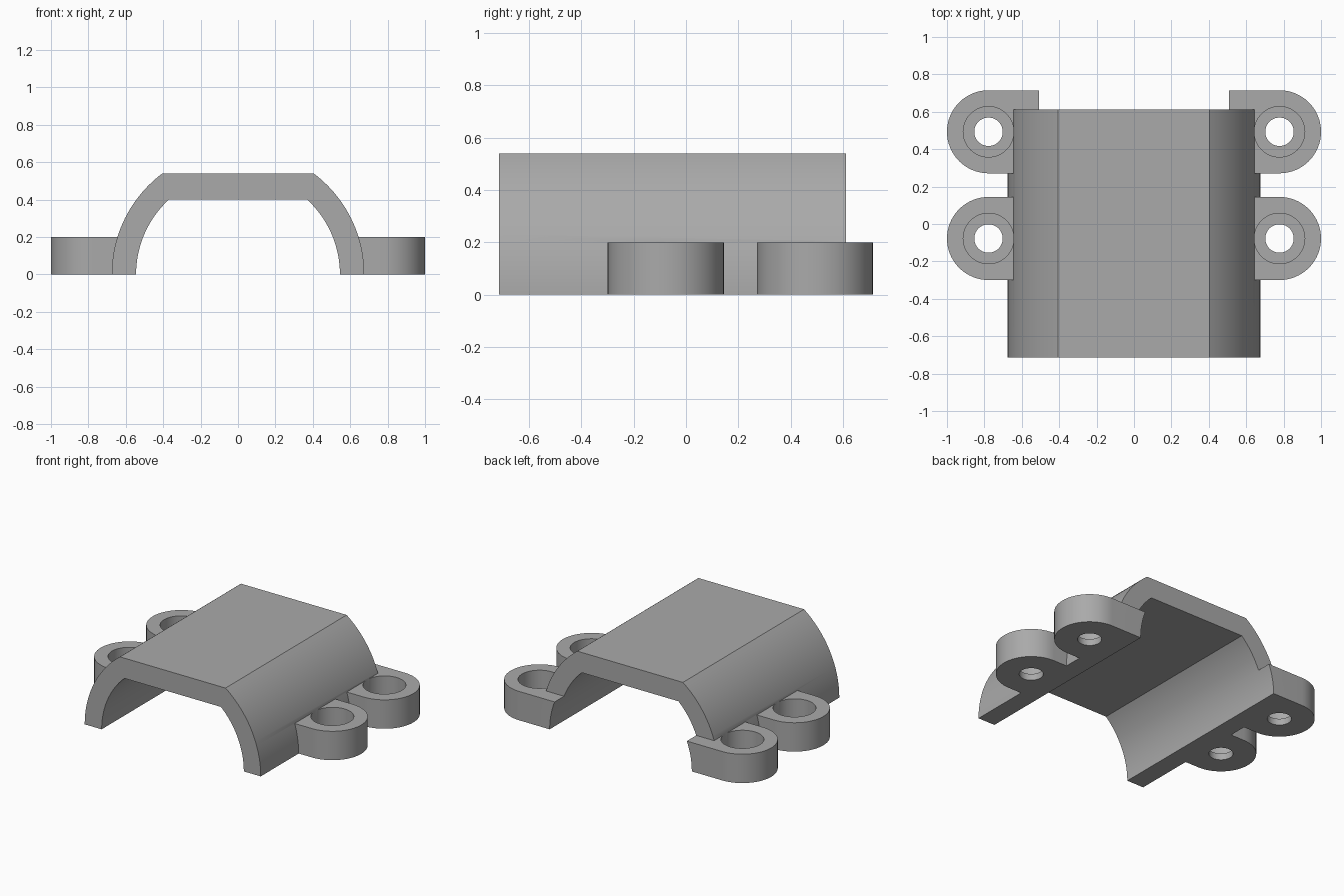
import bpy
import bmesh
from math import sin, cos, pi, asin, radians
from mathutils import Vector

cube = bpy.data.objects.get("Cube")
if cube:
    bpy.data.objects.remove(cube, do_unlink=True)

grey = bpy.data.materials.new("plain_grey")
grey.use_nodes = True
colour = (0.4, 0.4, 0.4, 1)
grey.diffuse_color = colour
grey.node_tree.nodes["Principled BSDF"].inputs["Base Color"].default_value = colour


def prism(name, points, offset):
    """Extrude a closed outline of 3D points along an offset."""
    bm = bmesh.new()
    face = bm.faces.new([bm.verts.new(p) for p in points])
    new = bmesh.ops.extrude_face_region(bm, geom=[face])["geom"]
    verts = [g for g in new if isinstance(g, bmesh.types.BMVert)]
    bmesh.ops.translate(bm, verts=verts, vec=Vector(offset))
    bmesh.ops.recalc_face_normals(bm, faces=bm.faces)
    mesh = bpy.data.meshes.new(name)
    bm.to_mesh(mesh)
    bm.free()
    mesh.materials.append(grey)
    obj = bpy.data.objects.new(name, mesh)
    bpy.context.collection.objects.link(obj)
    return obj


def arch(radius, top, y, steps=24):
    """Round arch outline with a flat top."""
    end = asin(top / radius)
    right = [(radius * cos(end * i / steps), y, radius * sin(end * i / steps))
             for i in range(steps + 1)]
    return right + [(-x, y, z) for x, y, z in reversed(right)]


def circle(x, y, z, radius, steps=64):
    return [(x + radius * cos(2 * pi * i / steps), y + radius * sin(2 * pi * i / steps), z)
            for i in range(steps)]


def combine(target, tool, operation):
    """Apply a boolean and discard the tool."""
    mod = target.modifiers.new(operation, 'BOOLEAN')
    mod.operation, mod.solver, mod.object = operation, 'EXACT', tool
    bpy.context.view_layer.objects.active = target
    bpy.ops.object.modifier_apply(modifier=mod.name)
    bpy.data.objects.remove(tool, do_unlink=True)


# Arched cover, solid at first
front, back = -0.715, 0.612
cover = prism("arched_cover", arch(0.675, 0.54, front), (0, back - front, 0))

# Rounded mounting lugs on both sides
lug_r, lug_x, lug_h = 0.222, 0.778, 0.2
spots = [(side, y) for side in (-1, 1) for y in (-0.0775, 0.493)]
for side, y in spots:
    outline = [(side * 0.4, y - lug_r, 0)]
    for i in range(33):
        a = -pi / 2 + pi * i / 32
        outline.append((side * (lug_x + lug_r * cos(a)), y + lug_r * sin(a), 0))
    outline.append((side * 0.4, y + lug_r, 0))
    combine(cover, prism("lug", outline, (0, 0, lug_h)), 'UNION')

# Hollow inside, cut through cover and lugs
hollow = arch(0.545, 0.40, -1)
hollow += [(-0.545, -1, -0.1), (0.545, -1, -0.1)]
combine(cover, prism("hollow", hollow, (0, 2, 0)), 'DIFFERENCE')

# Counterbored screw holes
for side, y in spots:
    x = side * lug_x
    combine(cover, prism("counterbore", circle(x, y, 0.045, 0.135), (0, 0, 0.3)), 'DIFFERENCE')
    combine(cover, prism("screw_hole", circle(x, y, -0.1, 0.076), (0, 0, 0.3)), 'DIFFERENCE')

# Smooth curves, sharp edges
bpy.ops.object.select_all(action='DESELECT')
cover.select_set(True)
bpy.context.view_layer.objects.active = cover
bpy.ops.object.shade_smooth_by_angle(angle=radians(25))
